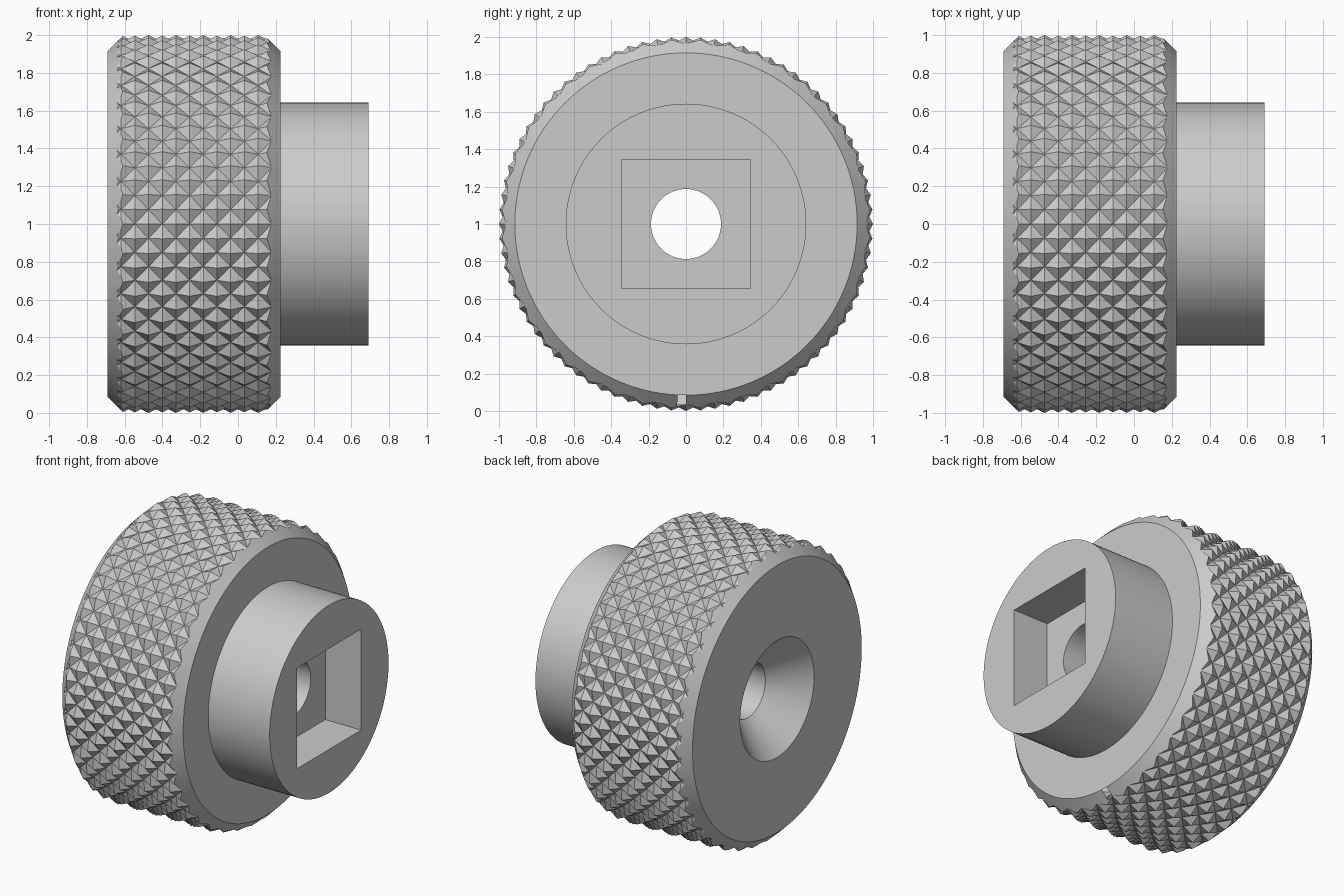
import bpy, bmesh, math
from mathutils import Vector

cube = bpy.data.objects.get("Cube")
if cube:
    bpy.data.objects.remove(cube, do_unlink=True)

GROOVE, PEAK = 0.965, 1.0          # knurl radii
STEPS, COLS, PITCH = 80, 15, 0.0725  # half diamonds around, along, and their width
CENTRE = 1.0

metal = bpy.data.materials.new("grey metal")
metal.use_nodes = True
metal.diffuse_color = (0.6, 0.6, 0.6, 1)
metal.node_tree.nodes["Principled BSDF"].inputs["Base Color"].default_value = (0.6, 0.6, 0.6, 1)


def add_object(name, bm):
    bmesh.ops.recalc_face_normals(bm, faces=bm.faces)
    mesh = bpy.data.meshes.new(name)
    bm.to_mesh(mesh)
    bm.free()
    mesh.materials.append(metal)
    obj = bpy.data.objects.new(name, mesh)
    bpy.context.collection.objects.link(obj)
    return obj


def ring(bm, x, radius_at, count):
    """Circle of vertices about the x axis."""
    verts = []
    for j in range(count):
        a = 2 * math.pi * j / count
        r = radius_at(j)
        verts.append(bm.verts.new((x, r * math.cos(a), CENTRE + r * math.sin(a))))
    return verts


def turned(name, profile, count=128):
    """Revolve a closed (x, radius) profile about the x axis."""
    bm = bmesh.new()
    rings = [ring(bm, x, lambda j, r=r: r, count) for x, r in profile]
    for k, a in enumerate(rings):
        b = rings[(k + 1) % len(rings)]
        for j in range(count):
            n = (j + 1) % count
            bm.faces.new((a[j], a[n], b[n], b[j]))
    return add_object(name, bm)


def knurled_bar(name):
    """Bar covered with diamond pyramids, with a plain tail past the hub."""
    bm = bmesh.new()
    start = 0.034 - 11 * PITCH
    rings = [ring(bm, start + i * PITCH,
                  lambda j, i=i: PEAK if (i + j) % 2 == 0 else GROOVE, STEPS)
             for i in range(COLS + 1)]
    for i in range(COLS):
        a, b = rings[i], rings[i + 1]
        for j in range(STEPS):
            n = (j + 1) % STEPS
            # split each cell along its groove
            if (i + j) % 2 == 0:
                tris = ((a[j], b[j], a[n]), (b[n], a[n], b[j]))
            else:
                tris = ((b[j], b[n], a[j]), (a[n], a[j], b[n]))
            for t in tris:
                bm.faces.new(t)
    tail = ring(bm, 0.8, lambda j: GROOVE, STEPS)
    for j in range(STEPS):
        n = (j + 1) % STEPS
        bm.faces.new((rings[-1][j], rings[-1][n], tail[n]))
        bm.faces.new((rings[-1][j], tail[n], tail[j]))
    # flat-fan end caps
    for loop, x in ((rings[0], start), (tail, 0.8)):
        hub = bm.verts.new((x, 0, CENTRE))
        for j in range(STEPS):
            bm.faces.new((loop[j], loop[(j + 1) % STEPS], hub))
    return add_object(name, bm)


def cut(obj, cutter, operation):
    mod = obj.modifiers.new(operation.lower(), "BOOLEAN")
    mod.operation = operation
    mod.solver = "EXACT"
    mod.object = cutter
    bpy.context.view_layer.objects.active = obj
    bpy.ops.object.modifier_apply(modifier=mod.name)
    bpy.data.objects.remove(cutter, do_unlink=True)


# Knurled grip trimmed by the turned shape: countersink, bore, chamfers, hub
knob = knurled_bar("knurled_knob")
blank = turned("turned_blank", [
    (-0.69, 0.40), (-0.69, 0.915), (-0.57, 1.035), (0.105, 1.035), (0.225, 0.915),
    (0.225, 0.643), (0.69, 0.643), (0.69, 0.187), (-0.47, 0.187)])
cut(knob, blank, "INTERSECT")

# Square socket in the hub end
bm = bmesh.new()
bmesh.ops.create_cube(bm, size=1)
bmesh.ops.scale(bm, vec=(0.6, 0.69, 0.69), verts=bm.verts)
bmesh.ops.translate(bm, vec=Vector((0.72, 0, CENTRE)), verts=bm.verts)
cut(knob, add_object("square_socket_cutter", bm), "DIFFERENCE")

# Smooth round surfaces, crisp edges
bpy.ops.object.select_all(action="DESELECT")
knob.select_set(True)
bpy.context.view_layer.objects.active = knob
bpy.ops.object.shade_smooth_by_angle(angle=math.radians(25))
